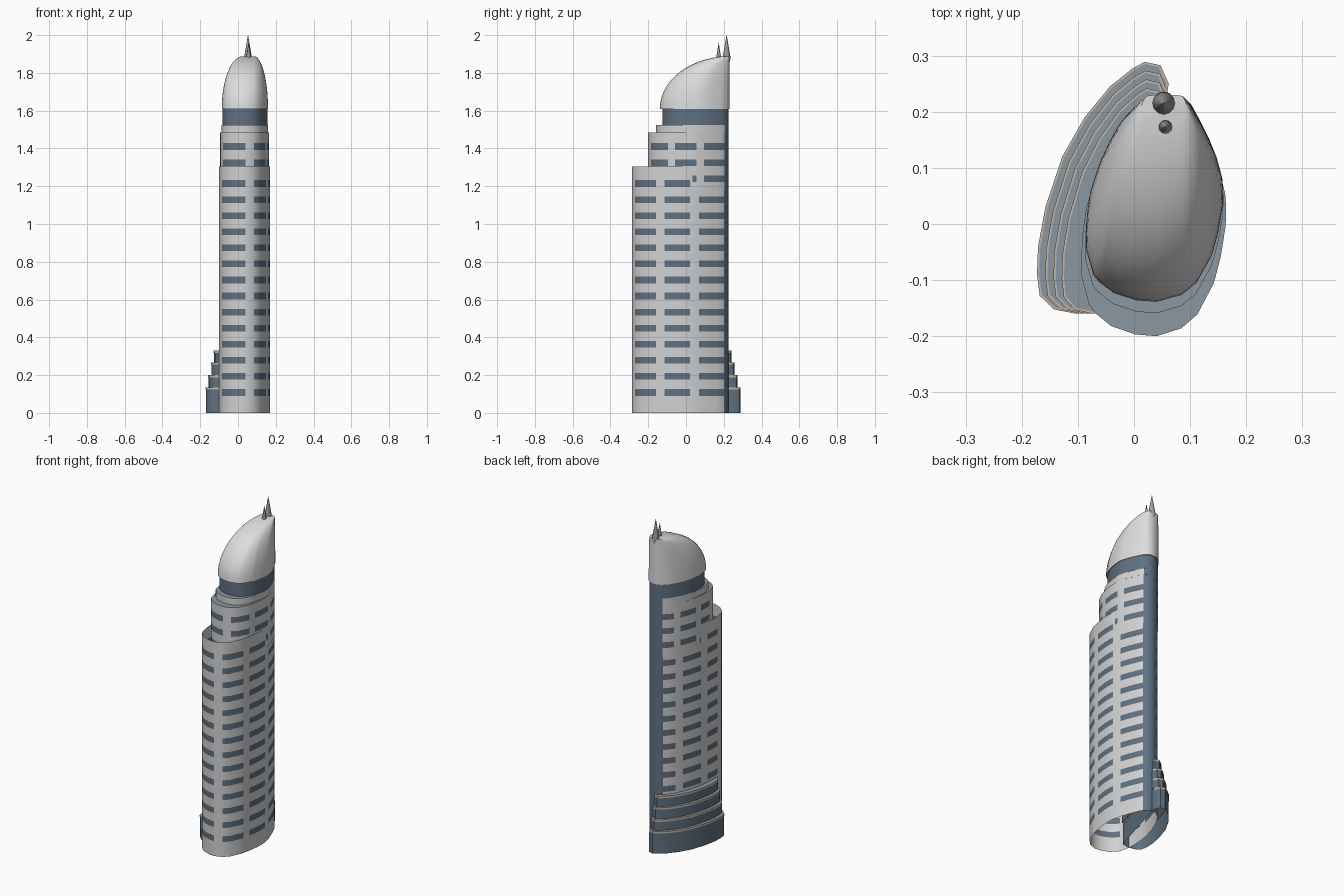
import bpy, bmesh, math

if "Cube" in bpy.data.objects:
    bpy.data.objects.remove(bpy.data.objects["Cube"], do_unlink=True)


def material(name, color):
    m = bpy.data.materials.new(name)
    m.use_nodes = True
    m.diffuse_color = (*color, 1)
    m.node_tree.nodes["Principled BSDF"].inputs["Base Color"].default_value = (*color, 1)
    return m


WALL, GLASS, ROOF, TAN, DOME, METAL = range(6)
MATERIALS = [
    material("pale_wall", (.64, .64, .64)),
    material("blue_glass", (.115, .165, .22)),
    material("roof_grey_blue", (.26, .31, .36)),
    material("tan_rim", (.56, .47, .38)),
    material("dome_white", (.72, .72, .72)),
    material("spire_grey", (.36, .36, .36)),
]

# Tower footprint, counterclockwise from the rear left; "#" marks a window span, "B" the rear strip
FOOTPRINT = [(.01, .205), (-.015, .18), (-.035, .15), (-.055, .105), (-.072, .06), (-.086, .01),
             (-.092, -.015), (-.098, -.065), (-.101, -.12), (-.1, -.16), (-.086, -.22),
             (-.075, -.237), (-.045, -.265), (0, -.283), (.04, -.287), (.085, -.27), (.115, -.24),
             (.145, -.175), (.149, -.16), (.159, -.115), (.168, -.05), (.169, -.01), (.167, .02),
             (.156, .07), (.141, .115), (.123, .16), (.105, .2), (.075, .225), (.035, .225)]
SPANS = "##.###.##.####.###.###.###BBB"
BACK_X, BACK_Y, BACK_HALF = .055, .225, .02

# Lower wing footprint, counterclockwise
WING = [(.022, .289), (0, .277), (-.04, .245), (-.085, .19), (-.125, .12), (-.155, .03),
        (-.168, -.04), (-.17, -.09), (-.165, -.128), (-.14, -.152), (-.1, -.16), (-.05, -.155),
        (.055, .2), (.065, .25), (.05, .283)]


def squash(points, fx, fy, half=BACK_HALF):
    """Shrink a footprint towards its rear edge, keeping the rear width."""
    out = []
    for x, y in points:
        d = x - BACK_X
        w = min(abs(d), half) + max(abs(d) - half, 0) * fx
        out.append((BACK_X + math.copysign(w, d), BACK_Y - (BACK_Y - y) * fy))
    return out


def loft(name, rings, rule, top=None, bottom=None, rim=None):
    """Join rings of (points, height); rule(level, span) gives each face's material."""
    bm = bmesh.new()
    loops = [[bm.verts.new((x, y, z)) for x, y in pts] for pts, z in rings]
    n = len(loops[0])
    for level, (a, b) in enumerate(zip(loops, loops[1:])):
        for i in range(n):
            j = (i + 1) % n
            bm.faces.new((a[i], a[j], b[j], b[i])).material_index = rule(level, i)
    if bottom is not None:
        bm.faces.new(loops[0][::-1]).material_index = bottom
    if top is not None:
        cap = bm.faces.new(loops[-1])
        cap.material_index = top
        if rim is not None:
            cap.normal_update()
            edge = bmesh.ops.inset_region(bm, faces=[cap], thickness=.004, use_even_offset=True)
            for f in edge["faces"]:
                f.material_index = rim
    mesh = bpy.data.meshes.new(name)
    bm.to_mesh(mesh)
    bm.free()
    for m in MATERIALS:
        mesh.materials.append(m)
    obj = bpy.data.objects.new(name, mesh)
    bpy.context.collection.objects.link(obj)
    bpy.ops.object.select_all(action="DESELECT")
    obj.select_set(True)
    bpy.context.view_layer.objects.active = obj
    bpy.ops.object.shade_smooth_by_angle(angle=.7)
    return obj


def window_wall(name, points, base, height, rows, top=None):
    """Wall with rows of window faces and a glass strip at the rear."""
    levels = [base]
    for z in rows:
        levels += [z - .0175, z + .0175]
    levels.append(height)

    def rule(level, span):
        if SPANS[span] == "B" or (level % 2 and SPANS[span] == "#"):
            return GLASS
        return WALL

    return loft(name, [(points, z) for z in levels], rule, top=top)


# Tower: open main shell, then two roofed setbacks
PITCH = .0851
window_wall("main_tower", FOOTPRINT, 0, 1.305, [.108 + PITCH * i for i in range(14)])
window_wall("upper_tower", squash(FOOTPRINT, .95, .83), 1.18, 1.485,
            [1.24, 1.325, 1.41], top=ROOF)
window_wall("upper_collar", squash(FOOTPRINT, .9, .75), 1.485, 1.525, [], top=ROOF)

# Glass band under the dome
band = squash(FOOTPRINT, .86, .685)
loft("glass_band", [(band, 1.525), (band, 1.615)], lambda level, span: GLASS)

# Dome: footprint shrinking along a quarter ellipse towards the rear edge
STEPS = 14
rings = []
for i in range(STEPS):
    a = math.pi / 2 * i / STEPS
    t = math.cos(a)
    ring = squash(FOOTPRINT, .88 * t, .72 * t, .03)
    rings.append(([(x, y + .005) for x, y in ring], 1.61 + .278 * math.sin(a)))
loft("dome", rings, lambda level, span: DOME, top=DOME, bottom=DOME)


# Spires: tapered at both ends
def spire(name, x, y, radius, low, wide, tip):
    def circle(r):
        return [(x + r * math.cos(math.tau * k / 12), y + r * math.sin(math.tau * k / 12))
                for k in range(12)]
    loft(name, [(circle(radius * .4), low), (circle(radius), wide), (circle(.0005), tip)],
         lambda level, span: METAL, top=METAL, bottom=METAL)


spire("tall_spire", .053, .215, .021, 1.82, 1.88, 2.0)
spire("short_spire", .056, .173, .012, 1.85, 1.885, 1.96)

# Stepped wing: four glass tiers, each with a tan rim and grey roof
base = 0
for i, height in enumerate((.135, .2, .267, .33)):
    sx, sy = 1 - .07 * i, 1 - .035 * i
    tier = [(.04 + (x - .04) * sx, -.16 + (y + .16) * sy) for x, y in WING]
    lip = [(x - .003, y) for x, y in tier]
    loft(f"wing_tier_{i + 1}", [(tier, base), (tier, height - .012)], lambda level, span: GLASS)
    loft(f"wing_rim_{i + 1}", [(lip, height - .012), (lip, height)], lambda level, span: TAN,
         top=ROOF, bottom=TAN, rim=TAN)
    base = height
